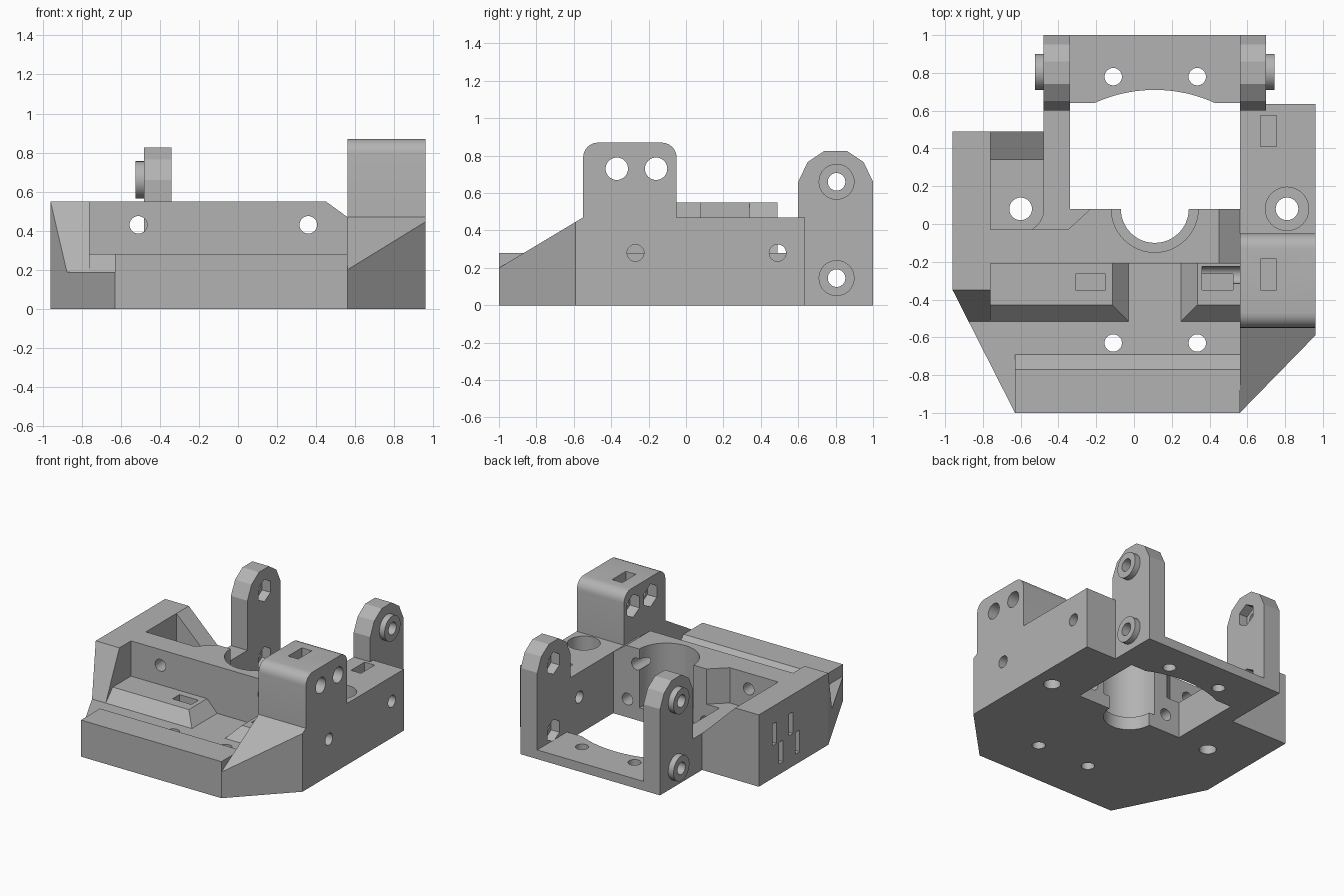
import bpy, bmesh, math

if "Cube" in bpy.data.objects:
    bpy.data.objects.remove(bpy.data.objects["Cube"], do_unlink=True)

grey = bpy.data.materials.new("plain grey")
grey.use_nodes = True
grey.diffuse_color = (0.45, 0.45, 0.45, 1)
grey.node_tree.nodes["Principled BSDF"].inputs["Base Color"].default_value = (0.45, 0.45, 0.45, 1)


def prism(name, axis, pts, a, b, pts2=None):
    """Extrude a profile along an axis from a to b; pts2 gives a tapered far end."""
    place = {"x": lambda p, t: (t, p[0], p[1]),
             "y": lambda p, t: (p[0], t, p[1]),
             "z": lambda p, t: (p[0], p[1], t)}[axis]
    bm = bmesh.new()
    lo = [bm.verts.new(place(p, a)) for p in pts]
    hi = [bm.verts.new(place(p, b)) for p in (pts2 or pts)]
    bm.faces.new(lo)
    bm.faces.new(hi)
    n = len(lo)
    for i in range(n):
        bm.faces.new((lo[i], lo[(i + 1) % n], hi[(i + 1) % n], hi[i]))
    bmesh.ops.recalc_face_normals(bm, faces=bm.faces)
    me = bpy.data.meshes.new(name)
    bm.to_mesh(me)
    bm.free()
    me.materials.append(grey)
    ob = bpy.data.objects.new(name, me)
    bpy.context.collection.objects.link(ob)
    return ob


def rect(x0, x1, y0, y1):
    return [(x0, y0), (x1, y0), (x1, y1), (x0, y1)]


def box(x0, x1, y0, y1, z0, z1):
    return prism("box", "z", rect(x0, x1, y0, y1), z0, z1)


def arc(cx, cy, r, a0, a1, n):
    return [(cx + r * math.cos(math.radians(a0 + (a1 - a0) * i / n)),
             cy + r * math.sin(math.radians(a0 + (a1 - a0) * i / n))) for i in range(n + 1)]


def rod(axis, u, v, r, a, b, sides=32):
    start = 90 if sides == 6 else 0
    return prism("rod", axis, arc(u, v, r, start, start + 360, sides)[:-1], a, b)


def combine(target, tools, op):
    """Apply boolean tools to the target and remove them."""
    for t in tools:
        m = target.modifiers.new("bool", "BOOLEAN")
        m.operation, m.solver, m.object = op, "EXACT", t
        dg = bpy.context.evaluated_depsgraph_get()
        me = bpy.data.meshes.new_from_object(target.evaluated_get(dg))
        target.modifiers.clear()
        target.data = me
        bpy.data.objects.remove(t, do_unlink=True)


def finish(ob):
    bpy.ops.object.select_all(action="DESELECT")
    ob.select_set(True)
    bpy.context.view_layer.objects.active = ob
    bpy.ops.object.shade_smooth_by_angle(angle=math.radians(24))


# Main body: front floor with everything that grows from it
body = prism("mount_body", "z",
             [(-.96, -.35), (-.63, -1), (.56, -1), (.56, -.1), (-.96, -.1)], 0, .19)

cross_wall = prism("cross_wall", "z",
                   [(-.96, -.21), (.56, -.21), (.56, .08), (-.23, .08), (-.35, -.03), (-.96, -.03)], 0, .55)
combine(cross_wall, [prism("cut", "y", [(.45, .55), (.45, .7), (.7, .7), (.7, .47), (.56, .47)], -.4, .3)],
        "DIFFERENCE")

side_wing = prism("side_wing", "x",
                  [(.49, 0), (.49, .55), (-.35, .55), (-.515, .19), (-.515, 0)], -.96, -.76)
combine(side_wing, [prism("cut", "z", [(-.96, -.35), (-1.2, -.35), (-1.2, -1), (-.63, -1)], -.1, 1)],
        "DIFFERENCE")

side_block = prism("side_block", "x",
                   [(-1, 0), (.635, 0), (.635, .47), (-.55, .47), (-1, .2)], .56, .96)
combine(side_block, [prism("cut", "z", [(.56, -1), (.56, -1.2), (1.2, -1.2), (1.2, -.59), (.96, -.59)], -.1, 1)],
        "DIFFERENCE")

# Rear cross plate with a shallow curved edge
half = math.degrees(math.asin(.32 / .766))
rear_plate = prism("rear_plate", "z",
                   [(-.34, 1), (-.34, .64)] + arc(.11, -.056, .766, 90 + half, 90 - half, 20)
                   + [(.56, .64), (.56, 1)], 0, .07)

combine(body, [
    cross_wall, side_wing, side_block,
    # Front bar with sloped back
    prism("front_bar", "x", [(-1, 0), (-1, .28), (-.77, .28), (-.69, .19), (-.69, 0)], -.63, .56),
    # Two raised pads with bevelled edges
    prism("pad", "z", rect(-.76, -.03, -.515, -.2), .1, rect(-.76, -.03, -.515, -.2)and .19),
    prism("pad", "z", rect(-.76, -.03, -.515, -.2), .19, .28, rect(-.76, -.115, -.43, -.2)),
    prism("pad", "z", rect(.25, .56, -.515, -.2), .19, .28, rect(.335, .56, -.43, -.2)),
    # Low shelf beside the window, its gusset, and its rear arm
    box(-.76, -.34, -.1, .49, 0, .28),
    box(-.34, -.2, -.1, .08, 0, .28),
    box(-.48, -.34, .4, .6, 0, .28),
    prism("gusset", "y", [(-.76, .2), (-.48, .2), (-.48, .28), (-.76, .55)], .34, .49),
], "UNION")

cuts = [
    # Recess with one rounded corner around the wing screw
    prism("cut", "z", [(-.76, -.03), (-.54, -.03)] + arc(-.6, .08, .122, -50, -10, 8)
          + [(-.48, .08), (-.48, .34), (-.76, .34)], .1, .7),
    # Round seat with a narrower lip at the bottom
    rod("z", .11, .08, .18, -.1, .7, 48),
    rod("z", .11, .08, .23, .1, .7, 48),
    # Vertical screw holes
    rod("z", -.6, .08, .06, -.1, .5),
    rod("z", .81, .08, .06, -.1, .7),
    rod("z", .81, .08, .115, .12, .7),
    # Sideways holes through the block
    rod("x", -.27, .28, .045, .36, 1.1),
    rod("x", .49, .28, .045, .5, 1.1),
    # Nut slots
    box(.67, .755, .41, .575, .2, .6),
    box(-.31, -.15, -.35, -.265, .1, .4),
    box(.36, .525, -.35, -.265, .1, .4),
]
for x in (-.51, .36):            # holes through the cross wall
    cuts.append(rod("y", x, .43, .045, -.4, .2))
for x in (-.22, .44):            # blind holes facing the window
    cuts.append(rod("y", x, .14, .045, -.12, .2))
for x in (-.11, .335):           # front floor holes
    cuts.append(rod("z", x, -.63, .046, -.1, .4))
for y, z in ((.30, .25), (.10, .25), (.22, .08), (.02, .08)):   # strap slots
    cuts.append(box(-1.1, -.84, y - .025, y + .025, z, z + .165))
combine(body, cuts, "DIFFERENCE")
finish(body)

combine(rear_plate, [rod("z", x, .78, .046, -.1, .4) for x in (-.11, .335)], "DIFFERENCE")
finish(rear_plate)

# Clamp tower with rounded top, two cross holes with nut traps, and a nut slot
tower = prism("clamp_tower", "x",
              [(-.55, .47), (-.05, .47)] + arc(-.13, .79, .08, 0, 90, 6)
              + arc(-.47, .79, .08, 90, 180, 6), .56, .96)
tools = [box(.67, .755, -.35, -.185, .55, 1)]
for y in (-.37, -.16):
    tools += [rod("x", y, .73, .06, .4, 1.1), rod("x", y, .73, .088, .4, .64, 6)]
combine(tower, tools, "DIFFERENCE")
finish(tower)

# Hinge ears: outer bosses, through holes, hexagonal nut traps on the inside
EAR = [(.6, 0), (1, 0), (1, .66), (.95, .765), (.86, .825), (.74, .825), (.65, .765), (.6, .66)]
for name, inner, out in (("right_hinge_ear", -.34, -1), ("left_hinge_ear", .56, 1)):
    outer = inner + out * .14
    ear = prism(name, "x", EAR, *sorted((inner, outer)))
    tools = []
    for z in (.66, .145):
        combine(ear, [rod("x", .805, z, .096, *sorted((outer - out * .03, outer + out * .045)))], "UNION")
        tools += [rod("x", .805, z, .047, *sorted((inner - out * .1, outer + out * .1))),
                  rod("x", .805, z, .085, *sorted((inner - out * .1, inner + out * .07)), 6)]
    combine(ear, tools, "DIFFERENCE")
    finish(ear)
